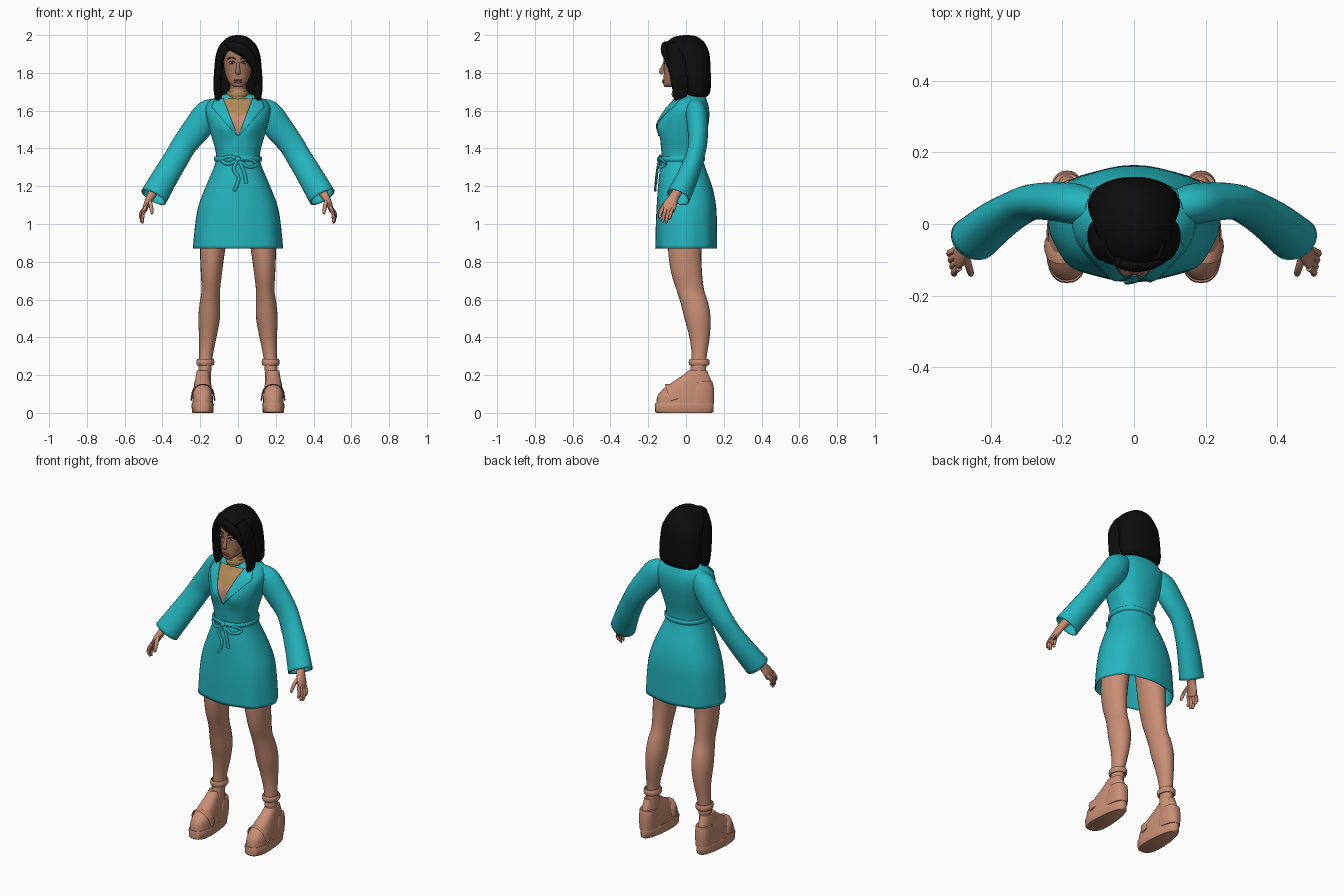
import bpy, bmesh, math
from mathutils import Vector


def material(name, r, g, b):
    m = bpy.data.materials.new(name)
    m.diffuse_color = (r, g, b, 1)
    return m


TEAL = material("teal cloth", 0.018, 0.46, 0.52)
SKIN = material("skin", 0.58, 0.27, 0.175)
FACE = material("face skin", 0.38, 0.18, 0.11)
HAIR = material("black hair", 0.004, 0.004, 0.004)
TAN = material("tan knit", 0.43, 0.25, 0.09)
DARK = material("dark brown", 0.04, 0.02, 0.015)
LIPS = material("lips", 0.30, 0.10, 0.075)
WHITE = material("eye white", 0.6, 0.55, 0.5)


def spline(rows, n=5):
    """Smooth curve through rows of numbers."""
    p, out = [rows[0]] + list(rows) + [rows[-1]], []
    for i in range(1, len(p) - 2):
        for k in range(n):
            t = k / n
            out.append(tuple(0.5 * (2 * b + (c - a) * t + (2 * a - 5 * b + 4 * c - d) * t * t
                                    + (3 * b - a - 3 * c + d) * t ** 3)
                             for a, b, c, d in zip(p[i - 1], p[i], p[i + 1], p[i + 2])))
    return out + [tuple(rows[-1])]


def finish(name, bm, mats, thick=0):
    bmesh.ops.recalc_face_normals(bm, faces=bm.faces[:])
    me = bpy.data.meshes.new(name)
    bm.to_mesh(me)
    bm.free()
    for m in mats:
        me.materials.append(m)
    ob = bpy.data.objects.new(name, me)
    bpy.context.collection.objects.link(ob)
    bpy.ops.object.select_all(action='DESELECT')
    ob.select_set(True)
    bpy.context.view_layer.objects.active = ob
    bpy.ops.object.shade_smooth_by_angle(angle=math.radians(45))
    if thick:
        mod = ob.modifiers.new("thickness", 'SOLIDIFY')
        mod.thickness = thick
    return ob


def loft(name, rings, mat, s=1, caps=(True, True), loop=False, thick=0):
    """Skin a list of closed rings; s=-1 mirrors across x."""
    bm = bmesh.new()
    vs = [[bm.verts.new((s * x, y, z)) for x, y, z in r] for r in rings]
    n = len(vs[0])
    pairs = list(zip(vs, vs[1:])) + ([(vs[-1], vs[0])] if loop else [])
    for a, b in pairs:
        for i in range(n):
            bm.faces.new((a[i], a[(i + 1) % n], b[(i + 1) % n], b[i]))
    if caps[0] and not loop:
        bm.faces.new(vs[0])
    if caps[1] and not loop:
        bm.faces.new(vs[-1])
    return finish(name, bm, [mat], thick)


def tube(name, rows, mat, s=1, ref=(0, 1, 0), seg=14, loop=False, caps=(True, True), thick=0, n=5):
    """Tube along rows of (x, y, z, radius across, radius along ref)."""
    rows = rows if loop else spline(rows, n)
    rings, m = [], len(rows)
    for i, r in enumerate(rows):
        a = rows[(i - 1) % m] if loop else rows[max(i - 1, 0)]
        b = rows[(i + 1) % m] if loop else rows[min(i + 1, m - 1)]
        t = (Vector(b[:3]) - Vector(a[:3])).normalized()
        u = Vector(ref).cross(t).normalized()
        v = t.cross(u)
        rings.append([Vector(r[:3]) + u * r[3] * math.cos(q) + v * r[4] * math.sin(q)
                      for q in (2 * math.pi * k / seg for k in range(seg))])
    return loft(name, rings, mat, s, caps, loop, thick)


def power(v, e):
    return math.copysign(abs(v) ** e, v)


def oval(row, p=2.3, seg=48, cx=0):
    """Horizontal ring from (z, half width, front y, back y)."""
    z, hw, yf, yb = row
    return [(cx + hw * power(math.cos(a), 2 / p), (yf + yb) / 2 + (yb - yf) / 2 * power(math.sin(a), 2 / p), z)
            for a in (2 * math.pi * k / seg for k in range(seg))]


def at(table, z):
    for a, b in zip(table, table[1:]):
        if a[0] <= z <= b[0]:
            t = (z - a[0]) / max(b[0] - a[0], 1e-9)
            return tuple(i + (j - i) * t for i, j in zip(a, b))
    return table[-1]


def front(table, x, z, p=2.3):
    _, hw, yf, yb = at(table, z)
    return (yf + yb) / 2 - (yb - yf) / 2 * max(0, 1 - min(1, abs(x) / hw) ** p) ** (1 / p)


def bust(x, z):
    return -0.022 * math.exp(-((abs(x) - 0.065) / 0.04) ** 2 - ((z - 1.51) / 0.05) ** 2)


def ball(name, loc, scale, mat):
    bm = bmesh.new()
    bmesh.ops.create_uvsphere(bm, u_segments=16, v_segments=10, radius=1)
    for v in bm.verts:
        v.co = [c * k + o for c, k, o in zip(v.co, scale, loc)]
    return finish(name, bm, [mat])


# robe body: flared skirt, waist, chest and shoulders
ROBE = spline([(0.87, .235, -.16, .162), (1.0, .224, -.158, .162), (1.1, .207, -.154, .158), (1.2, .17, -.148, .138),
               (1.3, .128, -.137, .102), (1.35, .116, -.128, .09), (1.4, .122, -.132, .093), (1.47, .142, -.137, .108),
               (1.55, .163, -.133, .122), (1.61, .172, -.105, .122), (1.65, .152, -.07, .112),
               (1.675, .11, -.055, .1), (1.69, .06, -.045, .07)])
rings = []
for row in ROBE:
    ring, t = [], max(0, (1.2 - row[0]) / 0.33)
    for i, (x, y, z) in enumerate(oval(row)):
        k = 1 + 0.018 * t * math.cos(16 * math.pi * i / 48)
        ring.append((x * k, y * k + (bust(x, z) if y < 0 else 0), z))
    rings.append(ring)
loft("robe_body", rings, TEAL, caps=(False, True), thick=0.006)


def neckline(z):
    return 0.001 + 0.078 * (z - 1.465) / 0.2


def chest_strip(name, edges, lift, mats, rule=lambda c: 0, z1=1.665):
    """Plate following the chest between two edge functions of z."""
    bm, rows, cols = bmesh.new(), 24, 10
    g = []
    for j in range(rows + 1):
        z = 1.465 + (z1 - 1.465) * j / rows
        a, b = edges(z)
        xs = [a + (b - a) * i / cols for i in range(cols + 1)]
        g.append([bm.verts.new((x, front(ROBE, x, z) + bust(x, z) - lift, z)) for x in xs])
    for j in range(rows):
        for i in range(cols):
            f = bm.faces.new((g[j][i], g[j][i + 1], g[j + 1][i + 1], g[j + 1][i]))
            f.material_index = rule(f.calc_center_median())
    return finish(name, bm, mats, 0.003)


# open neckline with knit top above bare skin, and the two lapels
chest_strip("neckline_panel", lambda z: (-neckline(z), neckline(z)), 0.004, [SKIN, TAN],
            lambda c: int(c.z > 1.565 + 0.6 * abs(c.x)))
for s in (-1, 1):
    def lapel(z, s=s):
        w = 0.075 * min(1, (z - 1.465) / 0.15) - max(0, z - 1.625) * 0.9
        return s * neckline(z), s * (neckline(z) + w + 0.002)
    chest_strip("lapel", lapel, 0.009, [TEAL])

# belt, knot, bow loops and hanging ends
tube("belt", [(x * 1.03, y * 1.03, z, .008, .014) for x, y, z in oval(at(ROBE, 1.345))], TEAL,
     ref=(0, 0, 1), seg=10, loop=True)


def ribbon(name, pts):
    tube(name, [(x, front(ROBE, x, z) - 0.014, z, .009, .006) for x, z in pts], TEAL, seg=8)


ball("belt_knot", (0, front(ROBE, 0, 1.342) - 0.012, 1.342), (.017, .013, .016), TEAL)
ribbon("bow_loop_left", [(0, 1.342), (-.045, 1.358), (-.088, 1.338), (-.05, 1.318), (0, 1.338)])
ribbon("bow_loop_right", [(0, 1.342), (.05, 1.345), (.1, 1.318), (.06, 1.302), (0, 1.336)])
ribbon("bow_end_long", [(0, 1.34), (-.022, 1.29), (.004, 1.24), (-.02, 1.175)])
ribbon("bow_end_short", [(.005, 1.335), (.03, 1.28), (.045, 1.215)])

for s in (-1, 1):
    # flared sleeve
    tube("sleeve", [(.11, .045, 1.62, .05, .045), (.16, .055, 1.585, .072, .056), (.212, .062, 1.512, .075, .055),
                    (.28, .062, 1.425, .067, .05), (.325, .045, 1.35, .066, .05), (.385, .008, 1.25, .069, .057),
                    (.447, -.042, 1.142, .073, .064)],
         TEAL, s, seg=24, caps=(True, False), thick=0.006)
    # forearm, palm, fingers
    tube("hand", [(.385, .005, 1.26, .034, .034), (.44, -.04, 1.18, .026, .026), (.465, -.065, 1.14, .021, .027),
                  (.485, -.085, 1.1, .016, .036), (.495, -.095, 1.07, .011, .034)], SKIN, s)
    for k, (dy, tip) in enumerate([(-.122, 1.03), (-.104, 1.01), (-.086, 1.005), (-.068, 1.025)]):
        mid = (1.085 + tip) / 2
        tube("finger", [(.489, dy, 1.09, .010, .010), (.503 + .004 * k, dy - .012, mid, .009, .009),
                        (.502 + .003 * k, dy - .018, tip + .006, .008, .008), (.5, dy - .02, tip, .003, .003)],
             SKIN, s, seg=8, n=3)
    tube("thumb", [(.472, -.085, 1.13, .012, .012), (.462, -.118, 1.1, .011, .011),
                   (.456, -.138, 1.065, .009, .009), (.456, -.143, 1.05, .003, .003)], SKIN, s, seg=8, n=3)
    # leg: rows of height, centre x, half width, front y, back y
    leg = spline([(.1, .18, .034, .015, .1), (.2, .177, .034, .02, .106), (.3, .17, .036, .03, .11),
                  (.4, .16, .046, .018, .125), (.5, .153, .057, -.008, .13), (.58, .149, .054, -.028, .118),
                  (.65, .144, .049, -.05, .096), (.74, .141, .056, -.078, .085), (.87, .134, .067, -.095, .082),
                  (1.12, .115, .085, -.1, .1)])
    loft("leg", [oval((r[0], r[2], r[3], r[4]), 2, 24, r[1]) for r in leg], SKIN, s)
    # ankle strap
    tube("ankle_strap", [(x, y, z, .008, .018) for x, y, z in oval((.268, .04, .022, .117), 2, 24, .173)],
         SKIN, s, ref=(0, 0, 1), seg=10, loop=True)

    # wedge shoe: wider at the toe than at the heel
    def shoe(row, s=s):
        return [(.187 + (x - .187) * (1 - 1.3 * (y + .09)), y, z) for x, y, z in oval(row, 2.5, 32, .187)]
    loft("shoe_sole", [shoe(r) for r in [(0, .057, -.155, .138), (.006, .061, -.163, .145), (.045, .063, -.165, .147),
                                         (.052, .06, -.162, .145)]], SKIN, s)
    upper = spline([(.045, .059, -.158, .143), (.085, .058, -.152, .145), (.115, .056, -.132, .144),
                    (.15, .051, -.09, .139), (.18, .046, -.045, .13), (.208, .042, -.005, .118),
                    (.225, .038, .012, .112)], 3)
    loft("shoe_upper", [shoe(r) for r in upper], SKIN, s)
    # heel cup and toe band standing slightly proud of the shoe
    loft("heel_cup", [shoe((z, w, f, b)) for z, w, f, b in [(.05, .059, .0, .148), (.09, .062, .012, .149),
                                                          (.13, .061, .03, .148), (.165, .057, .05, .14)]], SKIN, s)
    tube("toe_band", [(.124, -.06, .07, .004, .022), (.134, -.075, .118, .004, .025), (.16, -.082, .145, .004, .028),
                      (.187, -.084, .15, .004, .028), (.214, -.082, .145, .004, .028),
                      (.238, -.075, .118, .004, .025), (.247, -.06, .07, .004, .022)], SKIN, s, seg=8)

# neck in a knit collar with a choker band
loft("neck", [oval(r, 2, 24) for r in [(1.62, .062, -.068, .06), (1.67, .052, -.066, .055), (1.71, .047, -.064, .055),
                                       (1.715, .045, -.062, .055)]], TAN)
loft("throat", [oval(r, 2, 24) for r in [(1.7, .044, -.06, .055), (1.78, .044, -.06, .055)]], FACE)
tube("choker", [(x, y, z, .006, .016) for x, y, z in oval((1.688, .053, -.07, .06), 2, 28)], TAN,
     ref=(0, 0, 1), seg=10, loop=True)

# head
HEAD = spline([(1.724, .018, -.11, -.07), (1.733, .034, -.118, -.04), (1.755, .052, -.12, .01), (1.79, .066, -.118, .06),
               (1.83, .074, -.117, .085), (1.87, .077, -.118, .1), (1.91, .074, -.112, .1), (1.95, .058, -.085, .08),
               (1.97, .03, -.05, .04)])
loft("head", [oval(r, 2.2, 36) for r in HEAD], FACE)
tube("nose", [(0, -.108, 1.862, .007, .007), (0, -.122, 1.83, .009, .01), (0, -.131, 1.807, .013, .012),
              (0, -.124, 1.795, .012, .008)], FACE, n=4)
for dz, h in ((.761, .005), (.751, .006)):
    ball("lip", (0, front(HEAD, 0, 1 + dz), 1 + dz), (.024, .007, h), LIPS)
for s in (-1, 1):
    y = front(HEAD, .032, 1.853)
    ball("eye_white", (s * .032, y + .002, 1.853), (.015, .006, .006), WHITE)
    ball("iris", (s * .031, y - .002, 1.853), (.006, .004, .006), DARK)
    tube("eyelid", [(s * x, front(HEAD, x, z) - .001, z, .0025, .003)
                    for x, z in [(.015, 1.854), (.03, 1.862), (.049, 1.855)]], DARK, seg=6)
    tube("eyebrow", [(s * x, front(HEAD, x, z), z, .0035, .003)
                     for x, z in [(.013, 1.874), (.035, 1.882), (.055, 1.874)]], DARK, seg=6)

# bob hair: back mass, side locks, swept fringe
HAIRS = spline([(1.67, .1, .01, .1), (1.685, .117, -.005, .122), (1.72, .128, -.02, .131), (1.8, .127, -.035, .131),
                (1.88, .12, -.055, .127), (1.915, .111, -.095, .12), (1.94, .101, -.116, .11),
                (1.965, .083, -.1, .094), (1.988, .053, -.068, .066), (1.997, .03, -.035, .042), (2.0, .01, -.008, .015)])
loft("hair_back", [oval(r, 2.1, 40) for r in HAIRS], HAIR)
for s in (-1, 1):
    tube("hair_side_lock", [(.06, -.055, 1.95, .025, .045), (.092, -.052, 1.89, .022, .05), (.105, -.04, 1.8, .022, .047),
                            (.109, -.032, 1.72, .021, .042), (.104, -.035, 1.665, .017, .032),
                            (.1, -.045, 1.645, .008, .016)], HAIR, s, seg=18)
tube("fringe_sweep", [(-.06, -.1, 1.95, .016, .012), (-.02, -.113, 1.938, .028, .018), (.03, -.113, 1.915, .032, .019),
                      (.07, -.093, 1.87, .026, .02), (.092, -.07, 1.81, .016, .022), (.1, -.058, 1.74, .012, .02)],
     HAIR, seg=16)
tube("fringe_side", [(-.03, -.1, 1.955, .014, .012), (-.068, -.094, 1.925, .018, .018), (-.09, -.072, 1.87, .015, .022),
                     (-.1, -.06, 1.79, .013, .022), (-.104, -.052, 1.7, .01, .018)], HAIR, seg=16)
